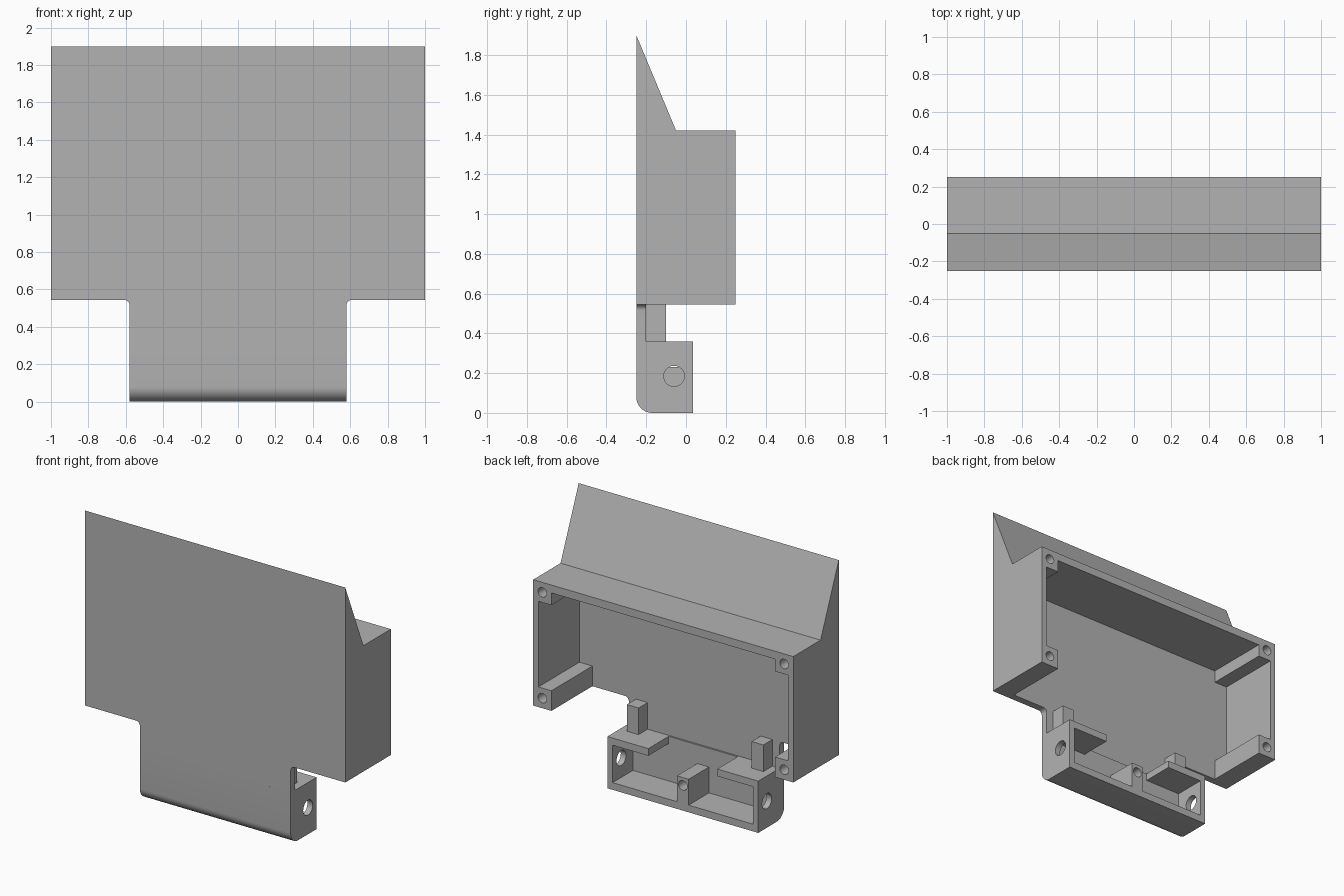
import bpy, bmesh, math

cube = bpy.data.objects.get("Cube")
if cube:
    bpy.data.objects.remove(cube, do_unlink=True)

grey = bpy.data.materials.new("plain_grey")
grey.use_nodes = True
grey.diffuse_color = (0.45, 0.45, 0.45, 1)
grey.node_tree.nodes["Principled BSDF"].inputs["Base Color"].default_value = (0.45, 0.45, 0.45, 1)


def prism(name, profile, axis, start, end):
    """Extrude a closed profile along x (profile is y,z) or y (profile is x,z)."""
    bm = bmesh.new()
    place = (lambda a, b: (start, a, b)) if axis == "x" else (lambda a, b: (a, start, b))
    face = bm.faces.new([bm.verts.new(place(a, b)) for a, b in profile])
    out = bmesh.ops.extrude_face_region(bm, geom=[face])
    verts = [g for g in out["geom"] if isinstance(g, bmesh.types.BMVert)]
    d = end - start
    bmesh.ops.translate(bm, verts=verts, vec=(d, 0, 0) if axis == "x" else (0, d, 0))
    bmesh.ops.recalc_face_normals(bm, faces=bm.faces)
    mesh = bpy.data.meshes.new(name)
    bm.to_mesh(mesh)
    bm.free()
    mesh.materials.append(grey)
    obj = bpy.data.objects.new(name, mesh)
    bpy.context.collection.objects.link(obj)
    return obj


def block(name, x0, x1, y0, y1, z0, z1):
    return prism(name, [(x0, z0), (x1, z0), (x1, z1), (x0, z1)], "y", y0, y1)


def arc(ca, cb, r, a0, a1, n=10):
    angles = [math.radians(a0 + (a1 - a0) * i / n) for i in range(n + 1)]
    return [(ca + r * math.cos(t), cb + r * math.sin(t)) for t in angles]


def drill(obj, ca, cb, r, axis, start, end):
    """Cut a round hole and keep the cutter hidden."""
    cutter = prism(obj.name + "_cutter", arc(ca, cb, r, 0, 348.75, 31), axis, start, end)
    cutter.hide_render = True
    cutter.hide_set(True)
    mod = obj.modifiers.new("hole", "BOOLEAN")
    mod.operation = "DIFFERENCE"
    mod.solver = "EXACT"
    mod.object = cutter


def smooth(obj):
    bpy.ops.object.select_all(action="DESELECT")
    obj.select_set(True)
    bpy.context.view_layer.objects.active = obj
    bpy.ops.object.shade_smooth_by_angle(angle=math.radians(30))


FRONT, INNER, BACK = -0.25, -0.2, 0.25
LOW, TOP = 0.545, 1.42          # case bottom and top
TAB, SHELF, LIP = 0.58, 0.36, 0.035   # tray half width, top and back edge
WALL, FLOOR, POST = 0.04, 0.05, 0.14

# Front plate with a narrower tab and filleted inner corners
right_side = [(TAB, SHELF)] + arc(TAB + 0.03, LOW - 0.03, 0.03, 180, 90) + [(1, LOW), (1, TOP)]
plate = prism("front_plate", right_side + [(-x, z) for x, z in reversed(right_side)],
              "y", FRONT, INNER)
smooth(plate)

# Sloped hood above the case
prism("sloped_hood", [(FRONT, TOP), (-0.05, TOP), (FRONT, 1.9)], "x", -1, 1)

# Case wall, open below and behind, with a screw post in each corner
half = [(1, TOP), (1, LOW), (1 - POST, LOW), (1 - POST, LOW + POST),
        (1 - WALL, LOW + POST), (1 - WALL, TOP - POST),
        (1 - POST, TOP - POST), (1 - POST, TOP - 0.055)]
case = prism("case_wall", half + [(-x, z) for x, z in reversed(half)], "y", INNER, BACK)
for x in (-0.93, 0.93):
    for z in (LOW + 0.07, TOP - 0.07):
        drill(case, x, z, 0.033, "y", BACK - 0.15, BACK + 0.05)
smooth(case)

# Lower tray: rounded front edge, floor and front wall
round_edge = arc(FRONT + 0.08, 0.08, 0.08, 180, 270)
tray = prism("tray_floor", round_edge + [(LIP, 0), (LIP, FLOOR), (INNER + 0.012, FLOOR),
             (INNER + 0.012, SHELF), (FRONT, SHELF)], "x", WALL - TAB, TAB - WALL)
smooth(tray)

# Tray ends, shelves and pegs on both sides
for side, s in (("left", 1), ("right", -1)):
    end = prism(side + "_tray_end", round_edge + [(LIP, 0), (LIP, SHELF), (FRONT, SHELF)],
                "x", s * (TAB - WALL), s * TAB)
    drill(end, -0.06, 0.185, 0.052, "x", s * (TAB - 0.1), s * (TAB + 0.1))
    smooth(end)
    block(side + "_shelf", s * 0.265, s * (TAB - WALL), INNER + 0.012, LIP, SHELF - 0.05, SHELF)
    block(side + "_peg", s * 0.435, s * 0.525, INNER, -0.1, SHELF, LOW)

# Middle screw post
middle = block("middle_post", -0.045, 0.045, INNER + 0.012, LIP, FLOOR, 0.23)
drill(middle, 0, 0.175, 0.033, "y", LIP - 0.15, LIP + 0.05)
smooth(middle)
